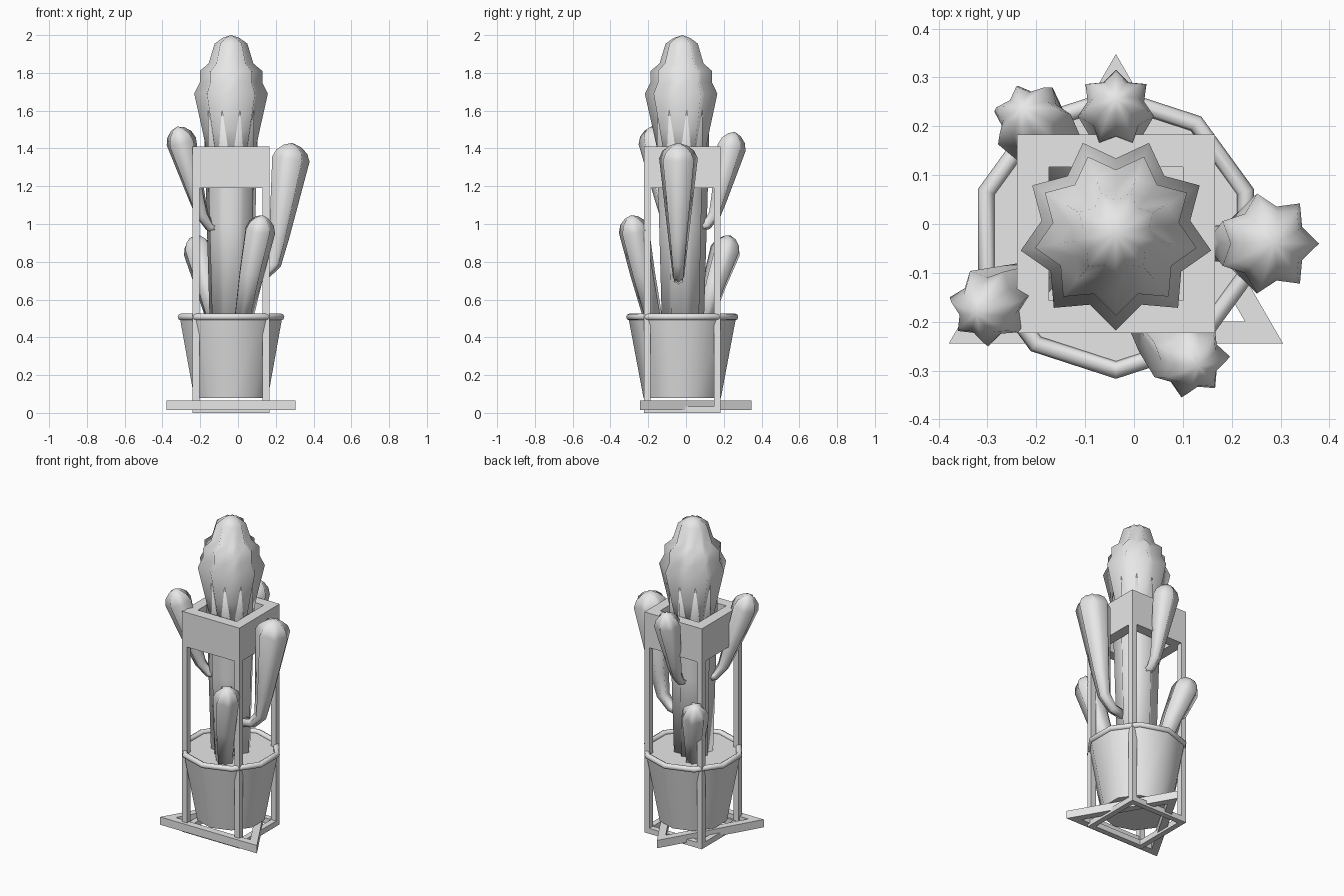
import bpy, bmesh, math
from mathutils import Vector

cube = bpy.data.objects.get("Cube")
if cube:
    bpy.data.objects.remove(cube, do_unlink=True)

grey = bpy.data.materials.new("plain_grey")
grey.use_nodes = True
grey.diffuse_color = (0.8, 0.8, 0.8, 1)
grey.node_tree.nodes["Principled BSDF"].inputs["Base Color"].default_value = (0.8, 0.8, 0.8, 1)

CX, CY = -0.037, -0.02      # shared axis of frame, pot and plant


def finish(name, bm, smooth=None):
    bmesh.ops.recalc_face_normals(bm, faces=bm.faces)
    mesh = bpy.data.meshes.new(name)
    bm.to_mesh(mesh)
    bm.free()
    mesh.materials.append(grey)
    ob = bpy.data.objects.new(name, mesh)
    bpy.context.collection.objects.link(ob)
    if smooth:
        bpy.ops.object.select_all(action='DESELECT')
        ob.select_set(True)
        bpy.context.view_layer.objects.active = ob
        bpy.ops.object.shade_smooth_by_angle(angle=math.radians(smooth))
    return ob


def loft(name, rings, points, valley=1.0, phase=0.0, smooth=40):
    """Sweep a star (or plain polygon) section through (centre, radius) rings."""
    bm = bmesh.new()
    n = points * 2 if valley < 1 else points
    loops = []
    for i, (c, r) in enumerate(rings):
        before, after = rings[max(i - 1, 0)][0], rings[min(i + 1, len(rings) - 1)][0]
        turn = Vector((0, 0, 1)).rotation_difference(Vector(after) - Vector(before))
        loop = []
        for k in range(n):
            a = math.radians(phase) + math.tau * k / n
            rad = r * (valley if k % 2 and valley < 1 else 1)
            p = turn @ Vector((rad * math.cos(a), rad * math.sin(a), 0))
            loop.append(bm.verts.new(Vector(c) + p))
        loops.append(loop)
    for low, high in zip(loops, loops[1:]):
        for k in range(n):
            j = (k + 1) % n
            bm.faces.new((low[k], low[j], high[j], high[k]))
    bm.faces.new(loops[0])
    bm.faces.new(loops[-1])
    bmesh.ops.remove_doubles(bm, verts=bm.verts, dist=0.0005)
    return finish(name, bm, smooth)


def hollow_prism(name, sides, outer, inner, z0, z1, phase, cy=CY):
    """Upright polygonal ring with flat walls."""
    bm = bmesh.new()
    section = ((outer, z0), (outer, z1), (inner, z1), (inner, z0))
    loops = []
    for k in range(sides):
        a = math.radians(phase) + math.tau * k / sides
        loops.append([bm.verts.new((CX + r * math.cos(a), cy + r * math.sin(a), z))
                      for r, z in section])
    for k in range(sides):
        a, b = loops[k], loops[(k + 1) % sides]
        for i in range(4):
            j = (i + 1) % 4
            bm.faces.new((a[i], b[i], b[j], a[j]))
    return finish(name, bm)


def block(name, centre, size):
    bm = bmesh.new()
    bmesh.ops.create_cube(bm, size=1)
    for v in bm.verts:
        v.co = Vector(c + s * x for c, s, x in zip(centre, size, v.co))
    return finish(name, bm)


# Stand: triangular foot, square base, four posts and upper band
HALF, POST = 0.203, 0.035
DIAG = math.sqrt(2)
hollow_prism("triangle_foot", 3, 0.395, 0.305, 0.015, 0.065, 90, -0.047)
hollow_prism("square_base", 4, HALF * DIAG, (HALF - POST) * DIAG, 0, 0.035, 45)
hollow_prism("upper_band", 4, HALF * DIAG, 0.137 * DIAG, 1.19, 1.41, 45)
for sx, side in ((-1, "right"), (1, "left")):
    for sy, end in ((-1, "front"), (1, "back")):
        off = HALF - POST / 2
        block(f"{end}_{side}_post", (CX + sx * off, CY + sy * off, 0.61), (POST, POST, 1.18))

# Tapered pot with soil top and rounded rim
loft("pot", [((CX, CY, 0.08), 0.205), ((CX, CY, 0.505), 0.285)], 10, phase=90)
bm = bmesh.new()
rim = []
for k in range(10):
    a = math.radians(90) + math.tau * k / 10
    tube = []
    for m in range(8):
        b = math.tau * m / 8
        r = 0.279 + 0.018 * math.cos(b)
        tube.append(bm.verts.new((CX + r * math.cos(a), CY + r * math.sin(a),
                                  0.508 + 0.018 * math.sin(b))))
    rim.append(tube)
for k in range(10):
    for m in range(8):
        a, b, n = rim[k], rim[(k + 1) % 10], (m + 1) % 8
        bm.faces.new((a[m], b[m], b[n], a[n]))
finish("pot_rim", bm, 50)

# Main stem and its swollen crown
loft("main_stem", [((CX, CY, z), r) for z, r in
                   ((0.48, 0.115), (1.0, 0.13), (1.4, 0.142), (1.6, 0.14))],
     9, 0.78, -70, 120)
loft("crown", [((CX, CY, z), r) for z, r in
               ((1.36, 0.125), (1.5, 0.155), (1.69, 0.198), (1.75, 0.168), (1.81, 0.168),
                (1.85, 0.12), (1.955, 0.088), (1.985, 0.045), (2.0, 0))],
     9, 0.78, -90, 120)


def arm(name, path, base, radius, phase):
    """Ribbed arm widening along its path to a domed tip."""
    path = [Vector(p) for p in path]
    rings = [(p, base + (radius - base) * (p.z - path[0].z) / (path[-1].z - path[0].z))
             for p in path]
    axis = (path[-1] - path[-2]).normalized()
    for up, scale in ((0.04, 0.82), (0.07, 0.45), (0.085, 0)):
        rings.append((path[-1] + axis * up, radius * scale))
    loft(name, rings, 7, 0.74, phase, 120)


arm("left_arm", [(0.05, -0.04, 0.71), (0.13, -0.04, 0.725), (0.19, -0.04, 0.79),
                 (0.215, -0.04, 0.93), (0.275, -0.04, 1.345)], 0.03, 0.105, 0)
arm("right_arm", [(-0.09, -0.05, 0.97), (-0.15, -0.08, 0.985), (-0.19, -0.105, 1.05),
                  (-0.215, -0.12, 1.13), (-0.3, -0.17, 1.435)], 0.025, 0.082, -90)
arm("back_arm", [(CX, 0.05, 0.98), (CX, 0.11, 0.995), (CX, 0.15, 1.05),
                 (CX, 0.172, 1.13), (CX, 0.238, 1.405)], 0.025, 0.08, 90)
arm("back_shoot", [(-0.12, 0.095, 0.48), (-0.165, 0.15, 0.68), (-0.21, 0.21, 0.86)],
    0.045, 0.083, 60)
arm("front_shoot", [(0.025, -0.17, 0.48), (0.07, -0.23, 0.74), (0.115, -0.275, 0.965)],
    0.05, 0.083, -50)
